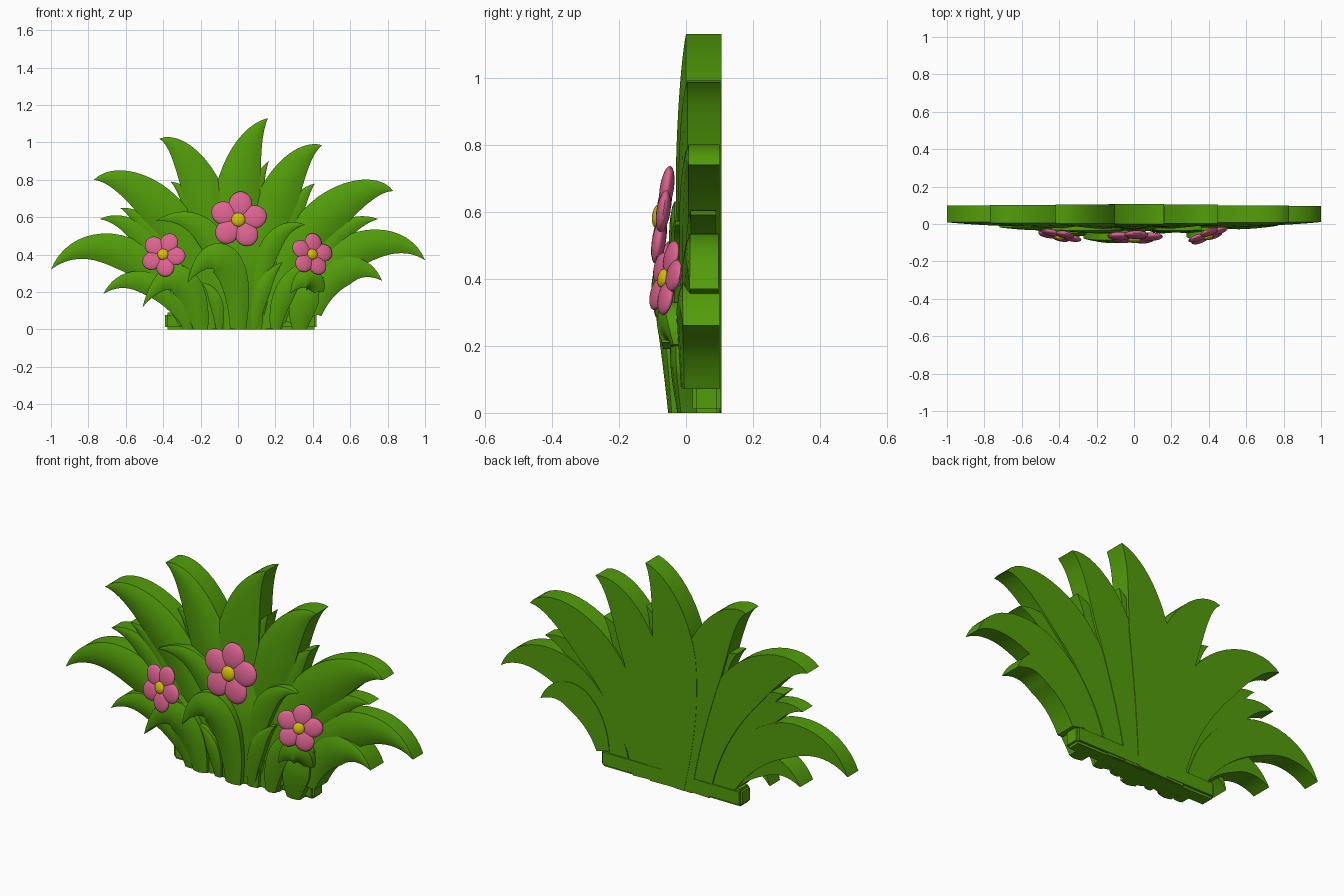
import bpy, bmesh, math
from mathutils import Vector, Matrix

if "Cube" in bpy.data.objects:
    bpy.data.objects.remove(bpy.data.objects["Cube"])


def make_material(name, rgb):
    mat = bpy.data.materials.new(name)
    mat.use_nodes = True
    mat.diffuse_color = (*rgb, 1)
    mat.node_tree.nodes["Principled BSDF"].inputs["Base Color"].default_value = (*rgb, 1)
    return mat


GREEN = make_material("leaf_green", (.085, .34, .003))
PINK = make_material("petal_pink", (.72, .125, .28))
YELLOW = make_material("pollen_yellow", (.65, .52, .002))


def finish(name, bm, mat):
    bmesh.ops.recalc_face_normals(bm, faces=bm.faces)
    mesh = bpy.data.meshes.new(name)
    bm.to_mesh(mesh)
    bm.free()
    mesh.materials.append(mat)
    obj = bpy.data.objects.new(name, mesh)
    bpy.context.collection.objects.link(obj)
    bpy.ops.object.select_all(action="DESELECT")
    obj.select_set(True)
    bpy.context.view_layer.objects.active = obj
    bpy.ops.object.shade_smooth_by_angle(angle=math.radians(50))
    return obj


def leaf_width(t):
    """Narrow root, broad belly, pointed tip."""
    if t < .5:
        return .5 + .5 * math.sin(t * math.pi)
    return 1 - (t * 2 - 1) ** 1.45


def leaf(name, base, low, high, tip, width, front, back, steps=22):
    """Thick arching blade with a domed front along a Bezier spine."""
    base, low, high, tip = map(Vector, (base, low, high, tip))
    bm = bmesh.new()
    rings = []
    for i in range(steps + 1):
        t = i / steps
        s = 1 - t
        spine = base * s**3 + low * 3 * s * s * t + high * 3 * s * t * t + tip * t**3
        along = (low - base) * s * s + (high - low) * 2 * s * t + (tip - high) * t * t
        along.normalize()
        side = Vector((-along.y, along.x))
        half = width * leaf_width(t)
        edge_y = front * (.5 + .5 * math.sin(t * math.pi * .7))
        ring = []
        for u in (-1, -.6, 0, .6, 1):
            p = spine + side * half * u
            y = edge_y - .25 * half * (1 - u * u)
            ring.append(bm.verts.new((p.x, y, max(p.y, 0))))
        for u in (1, -1):
            p = spine + side * half * u
            ring.append(bm.verts.new((p.x, back, max(p.y, 0))))
        rings.append(ring)
    for a, b in zip(rings, rings[1:]):
        for k in range(len(a)):
            n = (k + 1) % len(a)
            bm.faces.new((a[k], a[n], b[n], b[k]))
    bm.faces.new(rings[0])
    bmesh.ops.remove_doubles(bm, verts=bm.verts, dist=.0005)
    return finish(name, bm, GREEN)


# Large leaves forming the outline: four spine points in x and z, half width
large_leaves = {
    "top_centre_leaf": ((0, 0), (-.05, .5), (-.02, .98), (.16, 1.13), .122),
    "top_right_leaf": ((-.05, 0), (-.07, .5), (-.23, 1), (-.42, 1.02), .11),
    "top_left_leaf": ((.08, 0), (.1, .5), (.26, .95), (.45, .985), .11),
    "upper_right_leaf": ((-.15, 0), (-.18, .54), (-.58, .87), (-.77, .8), .11),
    "upper_left_leaf": ((.18, 0), (.22, .5), (.66, .83), (.83, .74), .11),
    "lower_right_leaf": ((-.27, .03), (-.4, .4), (-.81, .57), (-1, .32), .09),
    "lower_left_leaf": ((.3, .03), (.42, .42), (.83, .58), (1, .37), .09),
}
for i, (name, shape) in enumerate(large_leaves.items()):
    leaf(name, *shape, front=.002 * i, back=.106 - .0015 * i)

# Small leaves filling the gaps between the large ones
gap_leaves = {
    "gap_leaf_right_low": ((-.22, .05), (-.36, .36), (-.55, .62), (-.74, .59), .065),
    "gap_leaf_right_mid": ((-.2, .05), (-.33, .4), (-.48, .6), (-.63, .65), .065),
    "gap_leaf_right_high": ((-.1, 0), (-.12, .4), (-.22, .72), (-.36, .79), .07),
    "gap_leaf_centre": ((.05, 0), (.05, .4), (.05, .75), (.165, .9), .065),
    "gap_leaf_left_high": ((.12, 0), (.18, .4), (.28, .68), (.41, .78), .075),
    "gap_leaf_left_low": ((.22, .05), (.36, .36), (.55, .6), (.75, .59), .07),
    "inner_core": ((0, 0), (0, .24), (0, .48), (0, .72), .25),
}
for i, (name, shape) in enumerate(gap_leaves.items()):
    leaf(name, *shape, front=.015, back=.095 - .001 * i)

# Side leaves and arching leaves with their own forward reach and back depth
front_leaves = {
    "right_side_leaf": ((-.27, .03), (-.38, .24), (-.58, .34), (-.72, .19), .06, -.02, .09),
    "left_side_leaf": ((.41, .08), (.46, .3), (.64, .4), (.77, .26), .075, -.01, .1),
    "arched_leaf_right": ((-.03, 0), (-.04, .45), (-.2, .66), (-.44, .58), .07, -.035, .06),
    "arched_leaf_left": ((.1, 0), (.1, .4), (.2, .57), (.36, .56), .055, -.035, .06),
    "folded_leaf_centre": ((0, 0), (.02, .4), (-.14, .5), (-.27, .25), .085, -.085, .03),
    "folded_leaf_right": ((-.2, 0), (-.22, .25), (-.36, .4), (-.51, .12), .08, -.05, .04),
    "folded_leaf_left": ((.43, .2), (.42, .28), (.34, .31), (.28, .19), .06, -.075, .01),
}
for name, shape in front_leaves.items():
    leaf(name, *shape)

# Short blades and flower stems at the foot, with their half widths
foot_blades = {
    "short_blade_right": ((-.1, 0), (-.1, .1), (-.12, .22), (-.2, .25), .035),
    "short_blade_left": ((.09, 0), (.1, .15), (.15, .3), (.24, .36), .04),
    "flower_stem_right": ((-.19, 0), (-.19, .15), (-.26, .3), (-.38, .38), .05),
    "flower_stem_left": ((.2, 0), (.21, .15), (.28, .3), (.4, .38), .055),
    "flower_stem_centre": ((.03, 0), (.03, .2), (.01, .4), (0, .6), .035),
    "root_blade_left": ((.33, 0), (.33, .1), (.36, .22), (.46, .28), .075),
    "root_blade_right": ((-.27, 0), (-.27, .1), (-.31, .22), (-.38, .26), .05),
}
for i, (name, shape) in enumerate(foot_blades.items()):
    leaf(name, *shape, front=-.045 + .003 * i, back=.04)

# Root block tying the leaves together
bm = bmesh.new()
bmesh.ops.create_cube(bm, size=1, matrix=Matrix.Translation((.015, .062, .045))
                      @ Matrix.Diagonal((.81, .085, .09, 1)))
bmesh.ops.bevel(bm, geom=bm.edges[:], offset=.012, segments=2, affect="EDGES")
finish("root_block", bm, GREEN)


def flower(name, centre, radius, tilt, turn, start):
    """Five flattened petals around a domed centre, facing the front."""
    frame = (Matrix.Translation(centre) @ Matrix.Rotation(turn, 4, "Z")
             @ Matrix.Rotation(tilt, 4, "X"))
    bm = bmesh.new()
    for i in range(5):
        spin = Matrix.Rotation(-start - i * math.tau / 5, 4, "Y")
        place = (frame @ spin @ Matrix.Translation((radius * .57, 0, 0))
                 @ Matrix.Diagonal((radius * .46, radius * .14, radius * .42, 1)))
        bmesh.ops.create_uvsphere(bm, u_segments=20, v_segments=12, radius=1, matrix=place)
    finish(name + "_petals", bm, PINK)
    bm = bmesh.new()
    place = (frame @ Matrix.Translation((0, -radius * .08, 0))
             @ Matrix.Diagonal((radius * .25, radius * .13, radius * .25, 1)))
    bmesh.ops.create_uvsphere(bm, u_segments=20, v_segments=12, radius=1, matrix=place)
    finish(name + "_centre", bm, YELLOW)


flower("centre_flower", (.002, -.07, .585), .15, -.15, 0, math.radians(83))
flower("right_flower", (-.4, -.062, .4), .118, -.17, -.18, math.radians(65))
flower("left_flower", (.395, -.06, .4), .114, -.2, .35, math.radians(80))
